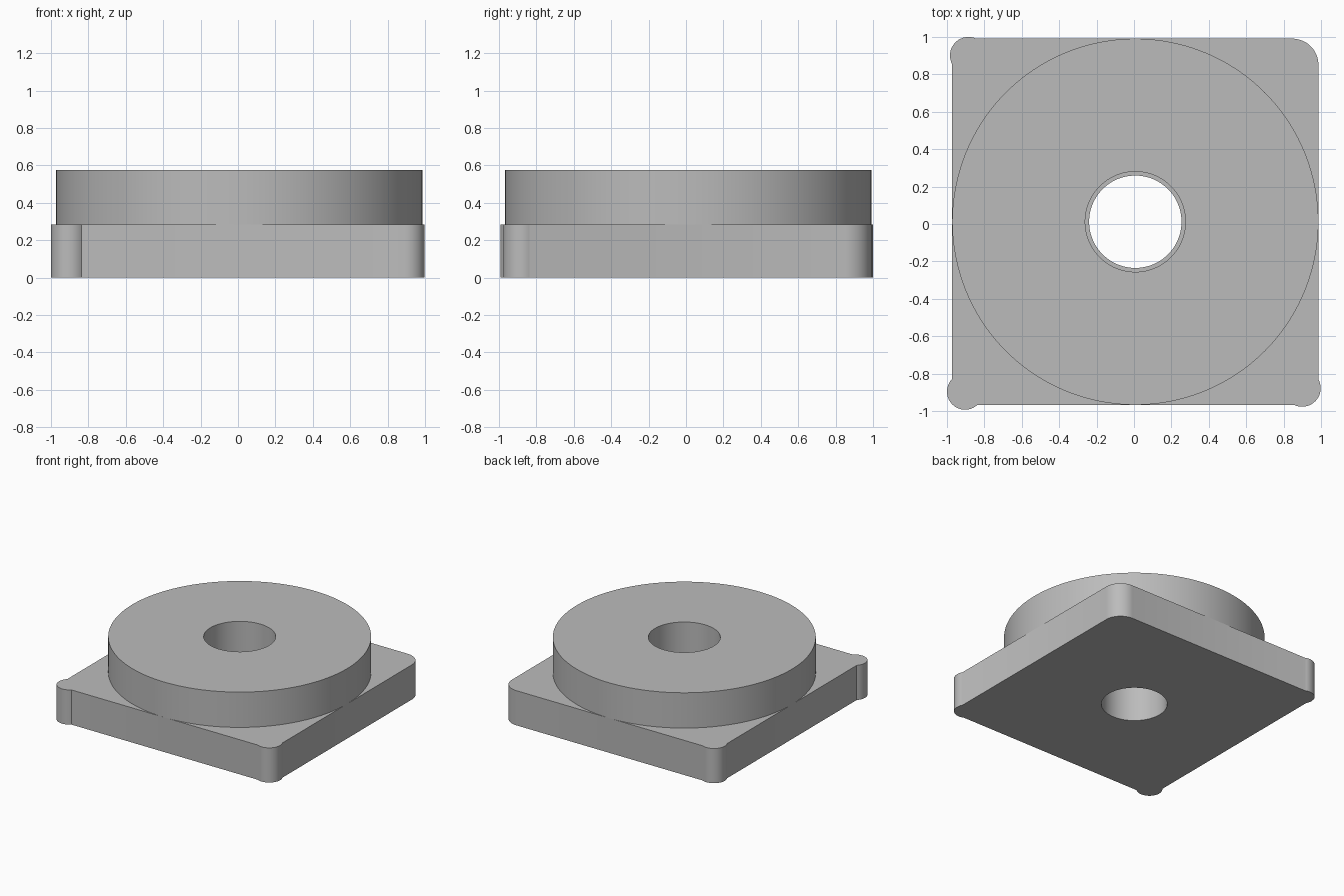
import bpy, bmesh
from math import sin, cos, atan2, sqrt, pi, tau, radians

cube = bpy.data.objects.get("Cube")
if cube:
    bpy.data.objects.remove(cube, do_unlink=True)

CX, CY, HALF = 0.007, 0.012, 0.979
STEP, TOP = 0.285, 0.575

grey = bpy.data.materials.new("plain grey")
grey.use_nodes = True
colour = (0.5, 0.5, 0.5, 1)
grey.diffuse_color = colour
grey.node_tree.nodes["Principled BSDF"].inputs["Base Color"].default_value = colour


def circle(x, y, r, n):
    return [(x + r * cos(tau * i / n), y + r * sin(tau * i / n)) for i in range(n)]


def corner(sx, sy, x, y, r, n=20):
    """Counter-clockwise arc of a corner boss between the two walls it meets."""
    dx, dy = CX + sx * HALF - x, CY + sy * HALF - y
    on_side = atan2(-sy * sqrt(max(0, r * r - dx * dx)), dx)
    on_end = atan2(dy, -sx * sqrt(max(0, r * r - dy * dy)))
    a, b = (on_side, on_end) if sx * sy > 0 else (on_end, on_side)
    span = (b - a) % tau
    return [(x + r * cos(a + span * i / n), y + r * sin(a + span * i / n))
            for i in range(n + 1)]


def plate(name, outline, hole, z0, z1):
    """Extruded outline with a round hole through it."""
    bm = bmesh.new()
    edges = []
    for loop in (outline, hole):
        verts = [bm.verts.new((x, y, z0)) for x, y in loop]
        edges += [bm.edges.new((v, verts[i - 1])) for i, v in enumerate(verts)]
    bmesh.ops.triangle_fill(bm, edges=edges, use_beauty=True, use_dissolve=False)
    out = bmesh.ops.extrude_face_region(bm, geom=bm.faces[:], use_keep_orig=True)
    for v in out["geom"]:
        if isinstance(v, bmesh.types.BMVert):
            v.co.z = z1
    bmesh.ops.recalc_face_normals(bm, faces=bm.faces[:])
    mesh = bpy.data.meshes.new(name)
    bm.to_mesh(mesh)
    bm.free()
    mesh.materials.append(grey)
    obj = bpy.data.objects.new(name, mesh)
    bpy.context.collection.objects.link(obj)
    bpy.ops.object.select_all(action="DESELECT")
    obj.select_set(True)
    bpy.context.view_layer.objects.active = obj
    bpy.ops.object.shade_smooth_by_angle(angle=radians(25))


# Square base: three bulging corner bosses and one plain rounded corner
r = 0.14
base = (corner(-1, -1, -0.903, -0.896, 0.097)
        + corner(1, -1, 0.899, -0.878, 0.099)
        + corner(1, 1, CX + HALF - r, CY + HALF - r, r)
        + corner(-1, 1, -0.885, 0.901, 0.099))
plate("square_base", base, circle(CX, CY, 0.247, 96), 0, STEP)

# Round disc with a slightly wider bore
plate("round_disc", circle(CX, CY, HALF, 160), circle(CX, CY, 0.268, 96), STEP, TOP)
